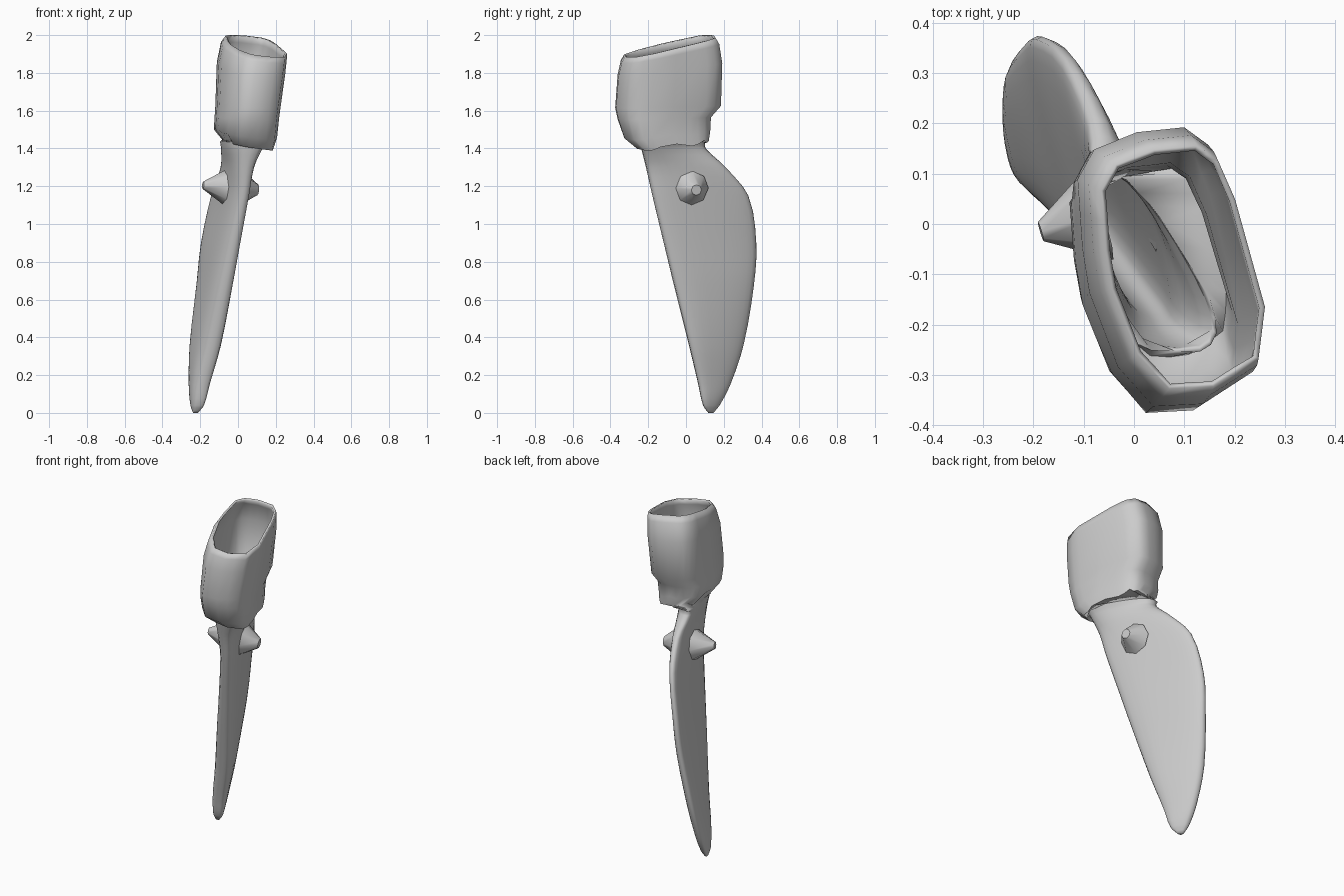
import bpy, bmesh, math
from mathutils import Vector

if "Cube" in bpy.data.objects:
    bpy.data.objects.remove(bpy.data.objects["Cube"])

grey = bpy.data.materials.new("plain grey")
grey.diffuse_color = (0.6, 0.6, 0.6, 1)
grey.use_nodes = True
grey.node_tree.nodes["Principled BSDF"].inputs["Base Color"].default_value = grey.diffuse_color


def fit(points, x0, x1, y0, y1):
    """Stretch a flat outline to the given x and y range."""
    xs, ys = [p[0] for p in points], [p[1] for p in points]
    ax, bx, ay, by = min(xs), max(xs), min(ys), max(ys)
    return [(x0 + (x - ax) / (bx - ax) * (x1 - x0),
             y0 + (y - ay) / (by - ay) * (y1 - y0)) for x, y in points]


def spline_rows(rows, steps):
    """Add smooth in-between rows."""
    out = []
    for i in range(len(rows) - 1):
        p0, p1 = rows[max(i - 1, 0)], rows[i]
        p2, p3 = rows[i + 1], rows[min(i + 2, len(rows) - 1)]
        h = p2[0] - p1[0]
        for s in range(steps):
            t = s / steps
            row = []
            for a, b, c, d, in zip(p0, p1, p2, p3):
                m1 = (c - a) / (p2[0] - p0[0]) * h
                m2 = (d - b) / (p3[0] - p1[0]) * h
                row.append((2*t**3 - 3*t**2 + 1) * b + (t**3 - 2*t**2 + t) * m1
                           + (3*t**2 - 2*t**3) * c + (t**3 - t**2) * m2)
            out.append(row)
    return out + [rows[-1]]


def finish(name, bm, angle):
    me = bpy.data.meshes.new(name)
    bm.to_mesh(me)
    bm.free()
    me.materials.append(grey)
    ob = bpy.data.objects.new(name, me)
    bpy.context.collection.objects.link(ob)
    bpy.ops.object.select_all(action='DESELECT')
    ob.select_set(True)
    bpy.context.view_layer.objects.active = ob
    bpy.ops.object.shade_smooth_by_angle(angle=math.radians(angle))
    return ob


def loft(name, rings, cap_first=False):
    """Skin a rising stack of equal-length counter-clockwise rings."""
    bm = bmesh.new()
    rows = [[bm.verts.new(p) for p in r] for r in rings]
    n = len(rows[0])
    for a, b in zip(rows, rows[1:]):
        for i in range(n):
            j = (i + 1) % n
            bm.faces.new((a[i], a[j], b[j], b[i]))
    if cap_first:
        bm.faces.new(rows[0][::-1])
    return finish(name, bm, 65)


# Blade: slanted rounded sections (z, x range, y range, thickness)
SIDES = 26
blade_rows = [
    (0.00, -0.238, -0.212, 0.118, 0.145, 0.020),
    (0.04, -0.252, -0.180, 0.090, 0.178, 0.050),
    (0.15, -0.261, -0.150, 0.065, 0.235, 0.070),
    (0.36, -0.256, -0.090, 0.015, 0.305, 0.085),
    (0.68, -0.220, -0.028, -0.065, 0.360, 0.085),
    (0.90, -0.196, 0.012, -0.118, 0.372, 0.080),
    (1.15, -0.142, 0.058, -0.178, 0.330, 0.075),
    (1.30, -0.092, 0.085, -0.212, 0.210, 0.090),
    (1.40, -0.090, 0.130, -0.237, 0.105, 0.130),
    (1.435, -0.095, 0.155, -0.245, 0.100, 0.150),
]


def blade_ring(row):
    z, x0, x1, y0, y1, t = row
    shear = (x1 - x0 - 0.85 * t) / (y1 - y0)
    section = []
    for i in range(SIDES):
        a = 2 * math.pi * i / SIDES
        c, s = math.cos(a), math.sin(a)
        c = math.copysign(abs(c) ** 0.8, c)
        s = math.copysign(abs(s) ** 0.65, s)
        y = c * (y1 - y0) / 2
        # front edge is thicker than the back edge
        section.append((-s * (1 - 0.3 * c) * t / 2 - shear * y, y))
    return [(x, y, z) for x, y in fit(section, x0, x1, y0, y1)]


loft("blade", [blade_ring(r) for r in spline_rows(blade_rows, 3)], True)

# Cuff: one outline, counter-clockwise, refitted at each level
outline = [(0.1, 0.195), (0, 0.185), (-0.09, 0.15), (-0.125, 0.09),
           (-0.115, -0.05), (-0.1, -0.14), (-0.04, -0.29), (0.035, -0.37),
           (0.14, -0.365), (0.245, -0.3), (0.26, -0.18), (0.19, 0.07),
           (0.15, 0.16)]
fine = []
for i, p in enumerate(outline):
    q = outline[(i + 1) % len(outline)]
    fine += [p, ((p[0] + q[0]) / 2, (p[1] + q[1]) / 2)]

# Level height, x range, y range, tilt in y, tilt in x, hem raggedness
cuff_rows = [
    (1.415, -0.085, 0.190, -0.262, 0.120, 0.06, 0.16, 0.012),
    (1.470, -0.128, 0.207, -0.330, 0.128, 0.05, 0.12, 0.008),
    (1.560, -0.124, 0.217, -0.362, 0.132, 0.02, 0.02, 0.0),
    (1.620, -0.120, 0.225, -0.375, 0.185, 0.02, 0.02, 0.0),
    (1.820, -0.112, 0.250, -0.362, 0.192, 0.12, 0.09, 0.0),
    (1.910, -0.090, 0.258, -0.345, 0.176, 0.18, 0.14, 0.0),
    (1.945, -0.066, 0.260, -0.327, 0.156, 0.20, 0.15, 0.0),
]
# the hem folds in to meet the neck of the blade
rings = [blade_ring(blade_rows[-1])]
for z, x0, x1, y0, y1, ty, tx, rag in cuff_rows:
    ring = []
    for i, (x, y) in enumerate(fit(fine, x0, x1, y0, y1)):
        h = z + ty * (y + 0.1) - tx * (x - 0.06)
        if y > -0.2:
            h += rag * (1 + math.sin(i * 1.9))
        ring.append((x, y, min(2.0, h)))
    rings.append(ring)
cuff = loft("cuff", rings)
wall = cuff.modifiers.new("wall", 'SOLIDIFY')
wall.thickness = 0.012
wall.offset = -1


# Studs: blunt eight-sided cones on both faces of the blade
def stud(name, start, tip, r0, r1):
    start, tip = Vector(start), Vector(tip)
    axis = tip - start
    bm = bmesh.new()
    bmesh.ops.create_cone(bm, cap_ends=True, segments=8, radius1=r0,
                          radius2=r1, depth=axis.length)
    bmesh.ops.rotate(bm, verts=bm.verts,
                     matrix=axis.to_track_quat('Z', 'Y').to_matrix())
    bmesh.ops.translate(bm, verts=bm.verts, vec=(start + tip) / 2)
    finish(name, bm, 50)


stud("left_stud", (-0.068, 0.02, 1.195), (-0.185, -0.015, 1.205), 0.095, 0.02)
stud("right_stud", (0.020, 0.032, 1.19), (0.105, 0.055, 1.18), 0.09, 0.028)
